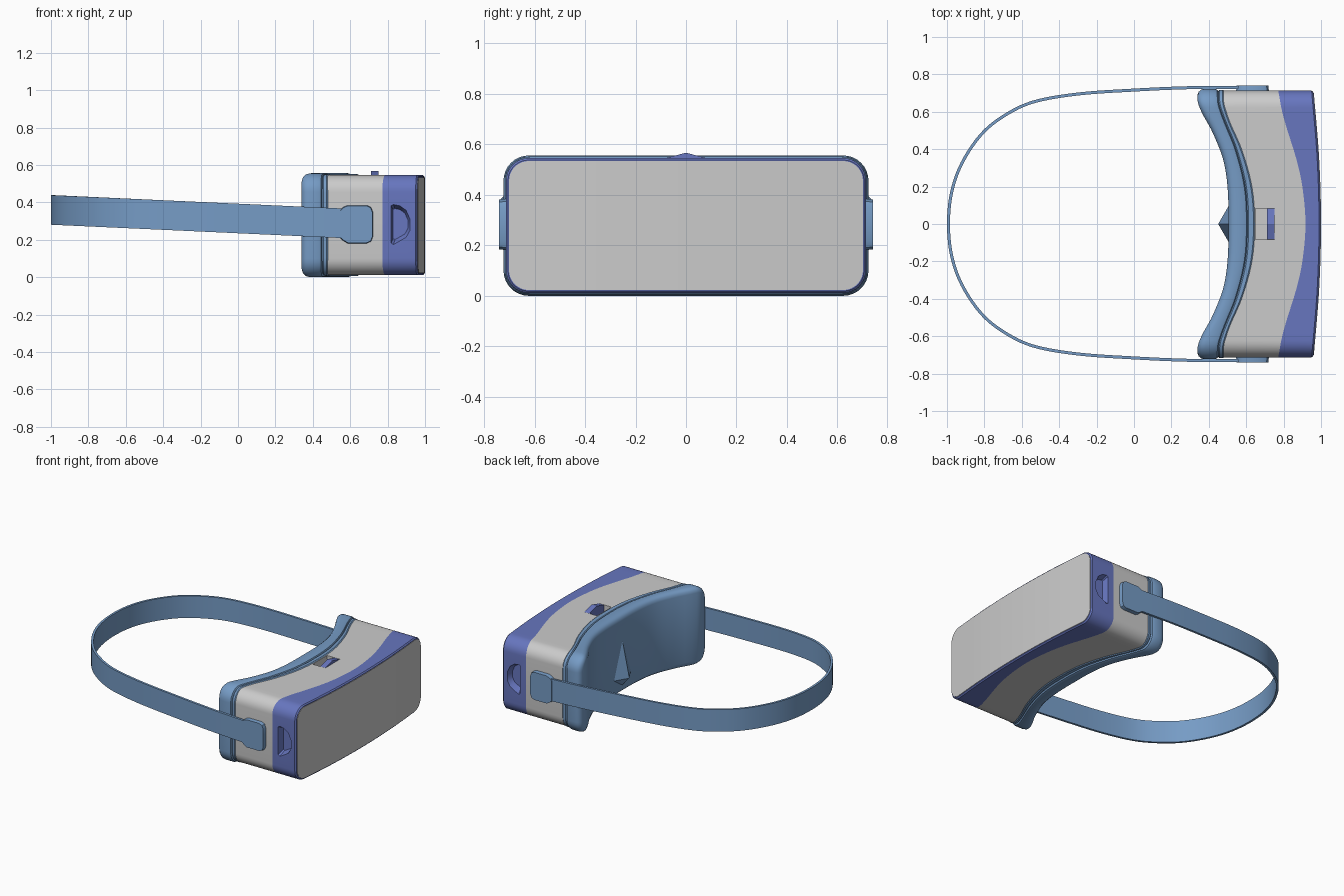
import bpy, bmesh, math
from mathutils import Vector

if "Cube" in bpy.data.objects:
    bpy.data.objects.remove(bpy.data.objects["Cube"])


def material(name, rgb):
    m = bpy.data.materials.new(name)
    m.diffuse_color = (*rgb, 1)
    m.use_nodes = True
    m.node_tree.nodes["Principled BSDF"].inputs["Base Color"].default_value = m.diffuse_color
    return m


STEEL = material("steel_blue", (0.18, 0.33, 0.56))
INDIGO = material("indigo", (0.135, 0.18, 0.52))


def finish(name, bm, mat=None, angle=35):
    bmesh.ops.recalc_face_normals(bm, faces=bm.faces)
    me = bpy.data.meshes.new(name)
    bm.to_mesh(me)
    bm.free()
    ob = bpy.data.objects.new(name, me)
    bpy.context.collection.objects.link(ob)
    if mat:
        me.materials.append(mat)
    smooth(ob, angle)
    return ob


def smooth(ob, angle=35):
    bpy.ops.object.select_all(action='DESELECT')
    ob.select_set(True)
    bpy.context.view_layer.objects.active = ob
    bpy.ops.object.shade_smooth_by_angle(angle=math.radians(angle))


def hermite(pts, t):
    # smooth curve through (parameter, value) pairs
    n = len(pts)

    def slope(i):
        a, b = pts[max(i - 1, 0)], pts[min(i + 1, n - 1)]
        return (b[1] - a[1]) / (b[0] - a[0])
    i = 0
    while i < n - 2 and t > pts[i + 1][0]:
        i += 1
    (t0, v0), (t1, v1) = pts[i], pts[i + 1]
    h = t1 - t0
    u = min(max((t - t0) / h, 0), 1)
    return ((2*u**3 - 3*u**2 + 1) * v0 + (u**3 - 2*u**2 + u) * h * slope(i)
            + (3*u**2 - 2*u**3) * v1 + (u**3 - u**2) * h * slope(i + 1))


def curve(half):
    # depth curve x(y), symmetric about y = 0
    full = [(-y, x) for y, x in reversed(half[1:])] + half
    return lambda y: hermite(full, y)


def shell(name, w, z0, z1, r, layers, mat=None):
    # rounded rectangle in YZ lofted through (inset, curve, x offset) layers
    bm = bmesh.new()
    rings = []
    for inset, fn, dx in layers:
        W, lo, hi, R = w - inset, z0 + inset, z1 - inset, r - inset
        side = [(W - R + R * math.cos(a), R * (1 - math.sin(a)))
                for a in [math.pi / 2 * k / 8 for k in range(9)]]
        flat = [((W - R) * k / 16, 0) for k in range(-15, 16)]
        cols = [(-y, d) for y, d in side] + flat + side[::-1]
        top = [bm.verts.new((fn(y) + dx, y, hi - d)) for y, d in cols]
        bot = [bm.verts.new((fn(y) + dx, y, lo + d)) for y, d in cols]
        rings.append((top, bot))
    for (t0, b0), (t1, b1) in zip(rings, rings[1:]):
        a, b = t0 + b0[::-1], t1 + b1[::-1]
        for i in range(len(a)):
            j = (i + 1) % len(a)
            bm.faces.new((a[i], a[j], b[j], b[i]))
    for t, b in (rings[0], rings[-1]):
        for i in range(len(t) - 1):
            bm.faces.new((t[i], t[i + 1], b[i + 1], b[i]))
    return finish(name, bm, mat)


def prism(name, pts, y0, y1, mat=None, inset=0):
    # XZ outline extruded along y, optionally shrunk at y1
    bm = bmesh.new()
    c = Vector((sum(p[0] for p in pts), sum(p[1] for p in pts))) / len(pts)
    a = [bm.verts.new((x, y0, z)) for x, z in pts]
    b = []
    for p in pts:
        q = c + (Vector(p) - c) * (1 - inset)
        b.append(bm.verts.new((q.x, y1, q.y)))
    bm.faces.new(a)
    bm.faces.new(b)
    for i in range(len(a)):
        j = (i + 1) % len(a)
        bm.faces.new((a[i], a[j], b[j], b[i]))
    return finish(name, bm, mat)


def cut(ob, cutter):
    m = ob.modifiers.new("cut", 'BOOLEAN')
    m.object, m.operation, m.solver = cutter, 'DIFFERENCE', 'EXACT'
    bpy.context.view_layer.objects.active = ob
    bpy.ops.object.modifier_apply(modifier=m.name)
    bpy.data.objects.remove(cutter)
    smooth(ob)


# depth curves as (y, x), from the centre outwards
foam_back = curve([(0, .505), (.2, .50), (.35, .475), (.5, .415), (.6, .36), (.66, .34), (.72, .34)])
foam_front = curve([(0, .607), (.2, .595), (.4, .545), (.55, .485), (.64, .455), (.72, .45)])
body_back = curve([(0, .645), (.2, .63), (.4, .575), (.55, .51), (.65, .48), (.72, .48)])
band_back = curve([(0, .917), (.2, .90), (.34, .87), (.58, .797), (.72, .77)])
front = curve([(0, .997), (.35, .987), (.72, .957)])

# face foam with rounded rim, then gasket, body, band and front panel
shell("face_foam", .723, 0, .556, .10, [
    (.035, foam_back, 0), (.016, foam_back, .006), (.004, foam_back, .02), (0, foam_back, .04),
    (0, foam_front, -.02), (.005, foam_front, -.006), (.014, foam_front, 0)], STEEL)
shell("foam_gasket", .718, .006, .551, .10, [
    (.012, foam_front, -.004), (.002, foam_front, .006), (0, body_back, -.006), (.006, body_back, .002)], STEEL)
body = shell("headset_body", .713, .011, .546, .09, [(0, body_back, 0), (0, band_back, 0)])
band = shell("front_band", .713, .011, .546, .09, [
    (0, band_back, 0), (0, front, -.008), (.008, front, 0)], INDIGO)
shell("front_panel", .713, .011, .546, .09, [(.012, front, -.02), (.012, front, .003)])

# focus wheel in its pocket on top
pocket = [(.65, .43), (.752, .43), (.752, .6), (.65, .6)]
cut(body, prism("pocket_cutter", pocket, -.082, .082))
bm = bmesh.new()
wheel = []
for x in (.71, .75):
    wheel.append([bm.verts.new((x, .16 * math.sin(a), .407 + .16 * math.cos(a)))
                  for a in [math.tau * k / 12 for k in range(12)]])
    bm.faces.new(wheel[-1])
for i in range(12):
    j = (i + 1) % 12
    bm.faces.new((wheel[0][i], wheel[0][j], wheel[1][j], wheel[1][i]))
finish("focus_wheel", bm, INDIGO, 20)

# side grips and strap anchors on both sides
grip = [(.817, .385), (.83, .392), (.865, .385), (.90, .36), (.922, .31), (.922, .25),
        (.90, .21), (.83, .17), (.817, .178)]
anchor = [(.545, .21), (.56, .195), (.585, .18), (.69, .18), (.712, .19), (.722, .215),
          (.722, .35), (.712, .375), (.69, .386), (.585, .386), (.56, .375), (.545, .36)]
for s, label in ((-1, "near"), (1, "far")):
    cut(band, prism("grip_cutter", grip, s * .72, s * .67, INDIGO, .25))
    prism("strap_anchor_" + label, anchor, s * .70, s * .741, STEEL, .04)

# nose ridge on the inner face
bm = bmesh.new()
tip, top, low, high = [bm.verts.new(p) for p in
                       ((.45, 0, .12), (.51, 0, .40), (.51, 0, .05), (.51, 0, .05))]
bm.verts.remove(high)
for s in (-1, 1):
    wing = bm.verts.new((.508, s * .1, .12))
    for f in ((tip, top, wing), (tip, wing, low), (top, low, wing)):
        bm.faces.new(f)
finish("nose_ridge", bm, STEEL, 20)

# head strap swept around the back, rising towards the rear
half = [(.62, .731), (.3, .729), (0, .716), (-.3, .695), (-.54, .652), (-.7, .575),
        (-.82, .475), (-.92, .325), (-.975, .17)]
path = half + [(-.992, 0)] + [(x, -y) for x, y in reversed(half)]
px, py = [[(i, p[k]) for i, p in enumerate(path)] for k in (0, 1)]
steps = 90
pts = [Vector((hermite(px, t), hermite(py, t)))
       for t in [(len(path) - 1) * k / steps for k in range(steps + 1)]]
bm = bmesh.new()
prev = None
for i, p in enumerate(pts):
    d = (pts[min(i + 1, steps)] - pts[max(i - 1, 0)]).normalized()
    n = Vector((-d.y, d.x)) * .008
    z = .36 - .046 * (p.x + 1)
    ring = [bm.verts.new((p.x + s * n.x, p.y + s * n.y, z + h))
            for s, h in ((1, -.079), (1, .079), (-1, .079), (-1, -.079))]
    if prev:
        for k in range(4):
            bm.faces.new((prev[k], prev[k - 1], ring[k - 1], ring[k]))
    if i in (0, steps):
        bm.faces.new(ring)
    prev = ring
finish("head_strap", bm, STEEL)
